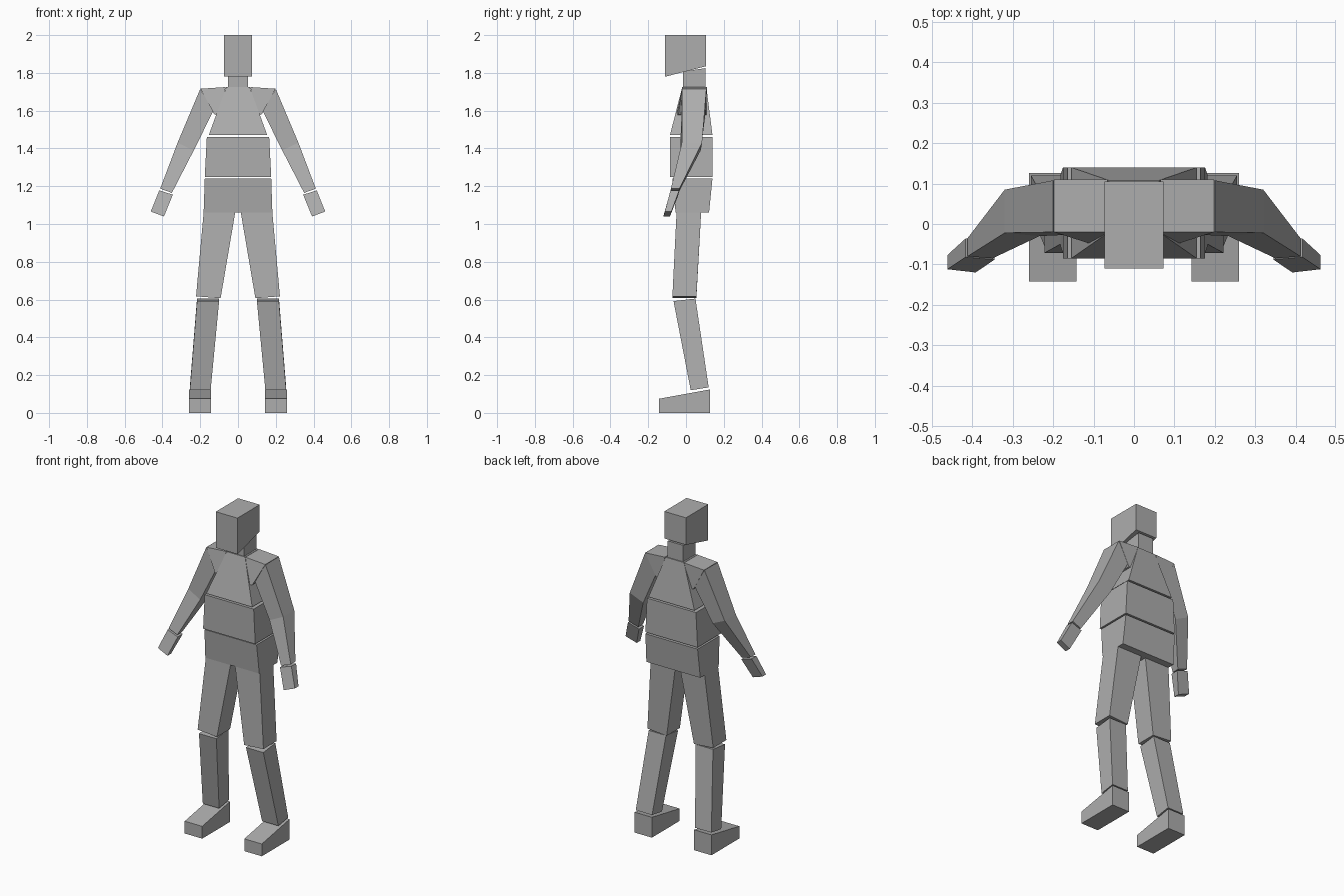
import bpy, bmesh

if "Cube" in bpy.data.objects:
    bpy.data.objects.remove(bpy.data.objects["Cube"])

grey = bpy.data.materials.new("plain_grey")
grey.diffuse_color = (0.42, 0.42, 0.42, 1)
grey.use_nodes = True
grey.node_tree.nodes["Principled BSDF"].inputs["Base Color"].default_value = grey.diffuse_color


def block(name, low, high):
    """Six-sided block spanning two four-cornered end loops."""
    bm = bmesh.new()
    a = [bm.verts.new(p) for p in low]
    b = [bm.verts.new(p) for p in high]
    bm.faces.new(a)
    bm.faces.new(b)
    for i in range(4):
        j = (i + 1) % 4
        bm.faces.new((a[i], a[j], b[j], b[i]))
    bmesh.ops.recalc_face_normals(bm, faces=bm.faces)
    mesh = bpy.data.meshes.new(name)
    bm.to_mesh(mesh)
    bm.free()
    mesh.materials.append(grey)
    ob = bpy.data.objects.new(name, mesh)
    bpy.context.collection.objects.link(ob)


def level(x0, x1, y0, y1, zf, zb=None):
    """Rectangular loop, with front height zf and back height zb."""
    zb = zf if zb is None else zb
    return [(x0, y0, zf), (x1, y0, zf), (x1, y1, zb), (x0, y1, zb)]


def cap(inner, outer, inner_y, outer_y):
    """Loop across a limb: (x, z) of both edges and their (front, back) y."""
    (xi, zi), (xo, zo) = inner, outer
    return [(xi, inner_y[0], zi), (xo, outer_y[0], zo),
            (xo, outer_y[1], zo), (xi, inner_y[1], zi)]


def pair(name, low, high):
    """Left and right copies of a limb block."""
    for side, s in (("left", 1), ("right", -1)):
        block(f"{side}_{name}", [(s * x, y, z) for x, y, z in low],
              [(s * x, y, z) for x, y, z in high])


# Head, neck and torso
block("head", level(-.073, .073, -.11, .105, 1.78, 1.835),
      level(-.073, .073, -.11, .105, 2.0))
block("neck", level(-.052, .052, -.015, .102, 1.725),
      level(-.052, .052, -.015, .102, 1.808, 1.825))
block("chest", level(-.155, .155, -.085, .14, 1.47),
      level(-.062, .062, -.02, .108, 1.725))
block("abdomen", level(-.176, .176, -.085, .14, 1.25),
      level(-.165, .165, -.085, .14, 1.46))
block("pelvis", level(-.182, .182, -.055, .122, 1.06),
      level(-.176, .176, -.072, .14, 1.24))

# Shoulders and arms
pair("shoulder", cap((.105, 1.575), (.065, 1.725), (-.05, .11), (-.02, .11)),
     cap((.125, 1.58), (.198, 1.716), (-.04, .105), (-.02, .11)))
pair("upper_arm", cap((.13, 1.60), (.20, 1.715), (-.025, .105), (-.02, .108)),
     cap((.234, 1.39), (.320, 1.43), (-.03, .078), (-.022, .085)))
pair("forearm", cap((.234, 1.39), (.320, 1.43), (-.03, .078), (-.022, .085)),
     cap((.350, 1.165), (.412, 1.187), (-.085, -.04), (-.08, -.035)))
pair("hand", cap((.345, 1.155), (.417, 1.178), (-.088, -.04), (-.082, -.036)),
     cap((.392, 1.04), (.462, 1.066), (-.12, -.085), (-.112, -.077)))

# Legs and feet
pair("thigh", level(.015, .182, -.05, .08, 1.06),
     cap((.092, .607), (.222, .617), (-.072, .055), (-.072, .055)))
pair("shin", level(.145, .255, .025, .12, .12, .135),
     level(.1, .217, -.066, .05, .592, .605))
pair("foot", level(.142, .26, -.142, .126, 0),
     level(.142, .26, -.142, .126, .075, .124))
